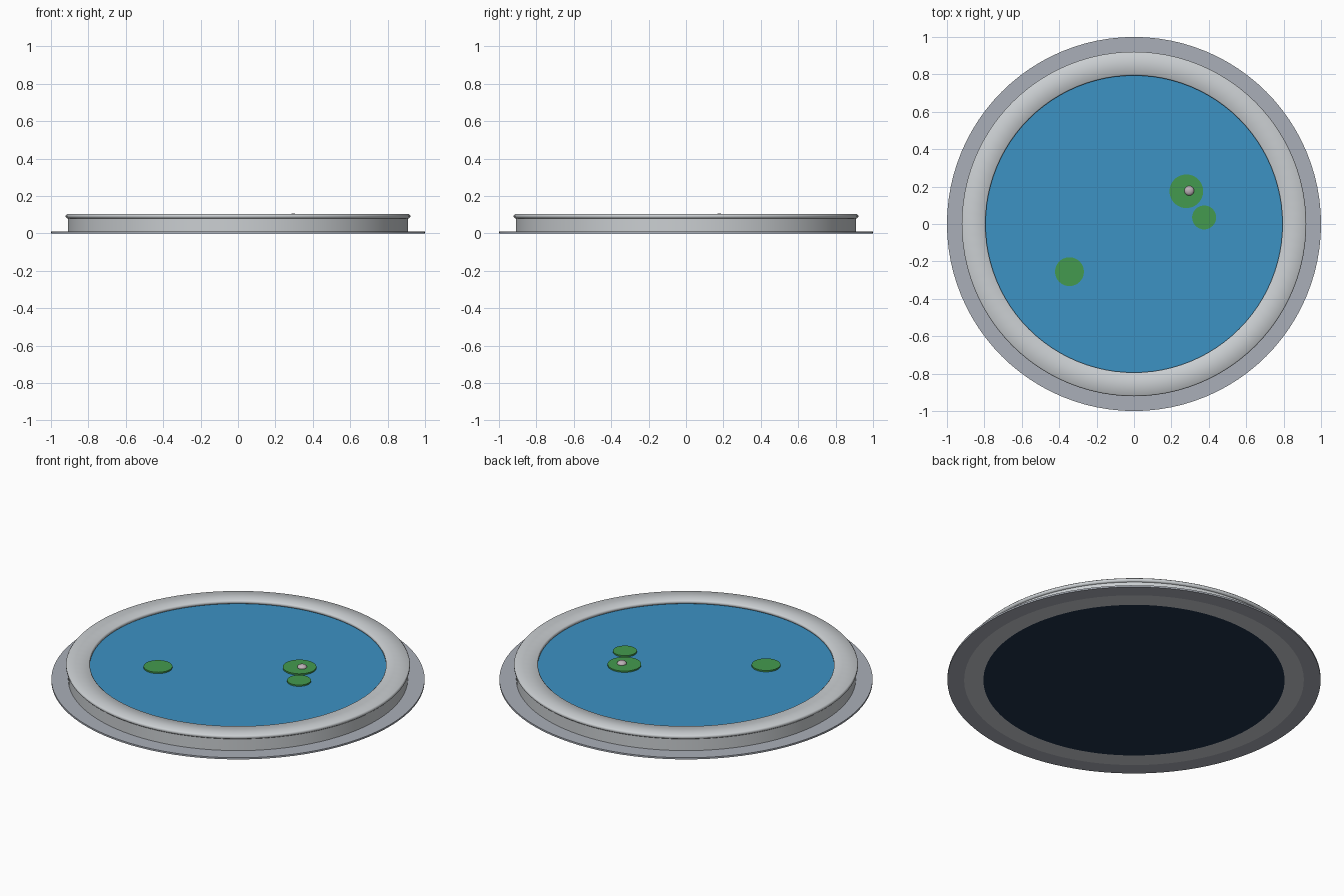
import bpy, bmesh, math

if "Cube" in bpy.data.objects:
    bpy.data.objects.remove(bpy.data.objects["Cube"])


def material(name, r, g, b):
    # sRGB 0-255 to linear diffuse colour
    lin = [((c / 255 + 0.055) / 1.055) ** 2.4 for c in (r, g, b)]
    m = bpy.data.materials.new(name)
    m.diffuse_color = (*lin, 1)
    m.use_nodes = True
    m.node_tree.nodes["Principled BSDF"].inputs["Base Color"].default_value = m.diffuse_color
    return m


STONE = material("pale_stone", 203, 207, 210)
PAVING = material("grey_paving", 170, 175, 184)
WATER = material("blue_water", 60, 146, 196)
LINER = material("dark_liner", 33, 50, 75)
LEAF = material("leaf_green", 68, 154, 78)
BUD = material("pale_bud", 190, 178, 184)


def finish(name, bm, mat, angle=None):
    bmesh.ops.recalc_face_normals(bm, faces=bm.faces)
    me = bpy.data.meshes.new(name)
    bm.to_mesh(me)
    bm.free()
    me.materials.append(mat)
    ob = bpy.data.objects.new(name, me)
    bpy.context.collection.objects.link(ob)
    bpy.ops.object.select_all(action='DESELECT')
    ob.select_set(True)
    bpy.context.view_layer.objects.active = ob
    if angle is None:
        bpy.ops.object.shade_smooth()
    else:
        bpy.ops.object.shade_smooth_by_angle(angle=math.radians(angle))
    return ob


def ring(name, profile, mat, angle=30, segs=96):
    # revolve a closed (radius, z) profile around the z axis
    bm = bmesh.new()
    loops = []
    for i in range(segs):
        a = 2 * math.pi * i / segs
        loops.append([bm.verts.new((r * math.cos(a), r * math.sin(a), z)) for r, z in profile])
    n = len(profile)
    for i in range(segs):
        p, q = loops[i], loops[(i + 1) % segs]
        for j in range(n):
            k = (j + 1) % n
            bm.faces.new((p[j], q[j], q[k], p[k]))
    return finish(name, bm, mat, angle)


def disc(name, x, y, radius, z0, z1, mat, segs=96):
    bm = bmesh.new()
    bmesh.ops.create_cone(bm, cap_ends=True, segments=segs, radius1=radius,
                          radius2=radius, depth=z1 - z0)
    ob = finish(name, bm, mat, 30)
    ob.location = (x, y, (z0 + z1) / 2)
    return ob


# Paving apron and basin wall
ring("paving_apron", [(0.91, 0), (1.0, 0), (1.0, 0.01), (0.91, 0.01)], PAVING)
ring("basin_wall", [(0.807, 0), (0.91, 0), (0.91, 0.085), (0.807, 0.085)], STONE)

# Coping with softened edges
b, r0, r1, z0, z1 = 0.006, 0.794, 0.921, 0.081, 0.103
ring("coping", [(r0 + b, z0), (r1 - b, z0), (r1, z0 + b), (r1, z1 - b),
                (r1 - b, z1), (r0 + b, z1), (r0, z1 - b), (r0, z0 + b)], STONE, angle=None)

# Basin floor and water surface
disc("basin_floor", 0, 0, 0.807, 0, 0.02, LINER)
disc("water", 0, 0, 0.806, 0.07, 0.082, WATER)

# Lily pads
for i, (x, y, r) in enumerate([(0.28, 0.175, 0.09), (0.375, 0.035, 0.064),
                               (-0.345, -0.255, 0.077)]):
    disc(f"lily_pad_{i + 1}", x, y, r, 0.08, 0.09, LEAF, 48)

# Flower bud on the largest pad
bm = bmesh.new()
bmesh.ops.create_uvsphere(bm, u_segments=24, v_segments=12, radius=0.026)
bud = finish("flower_bud", bm, BUD)
bud.scale.z = 0.6
bud.location = (0.295, 0.178, 0.091)
